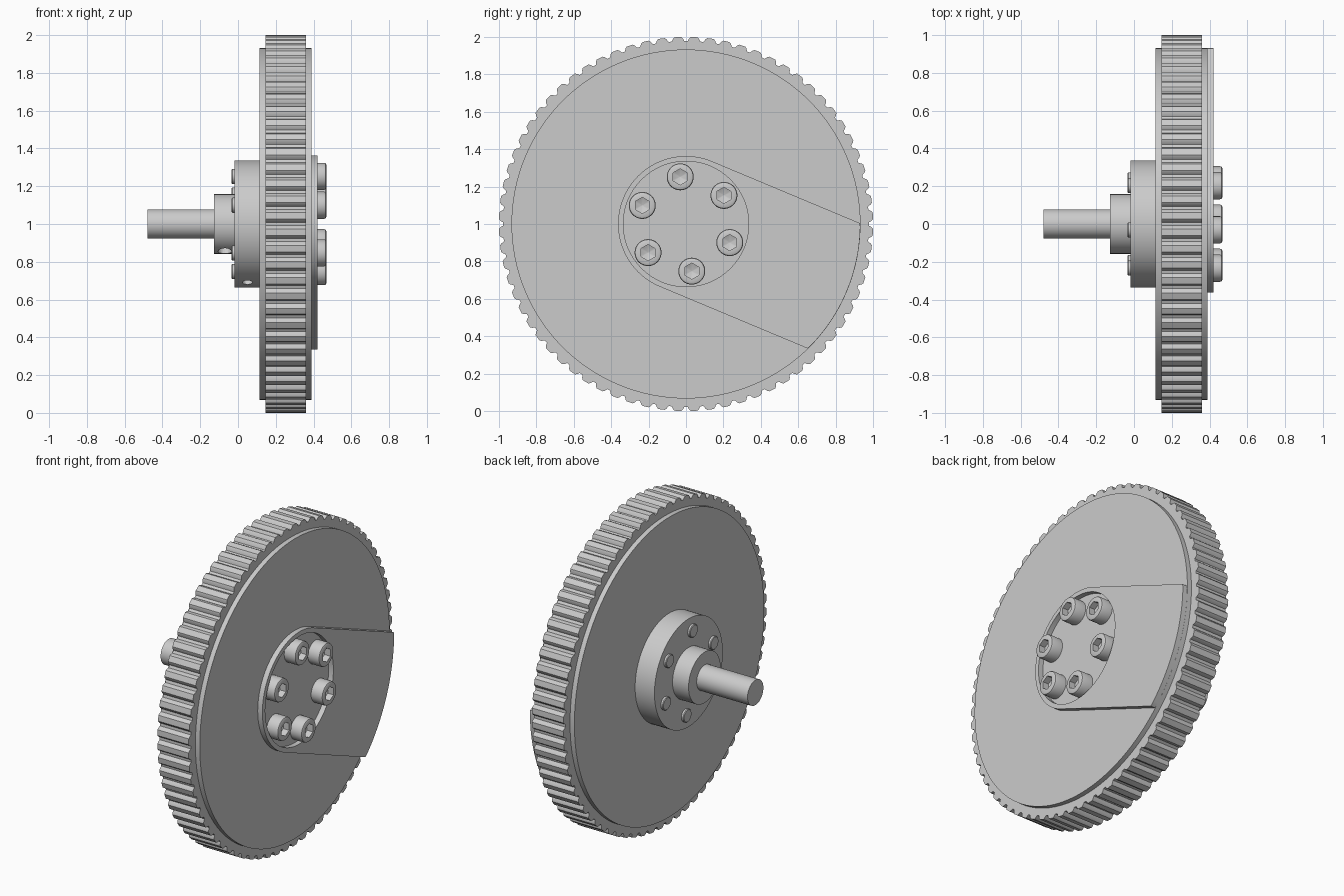
import bpy, bmesh
from math import pi, sin, cos, radians
from mathutils import Vector

cube = bpy.data.objects.get("Cube")
if cube:
    bpy.data.objects.remove(cube, do_unlink=True)

grey = bpy.data.materials.new("machined grey")
grey.use_nodes = True
grey.diffuse_color = (0.6, 0.6, 0.6, 1)
grey.node_tree.nodes["Principled BSDF"].inputs["Base Color"].default_value = (0.6, 0.6, 0.6, 1)

AXLE = Vector((0, 0, 1))
TEETH = 72
TILT = radians(-22.7)          # direction the cover plate points in


def finish(obj):
    bpy.ops.object.select_all(action='DESELECT')
    obj.select_set(True)
    bpy.context.view_layer.objects.active = obj
    bpy.ops.object.shade_smooth_by_angle(angle=radians(30))


def loft(name, rings, count=96, start=0.0, centre=(0, 0), closed=False):
    """Skin rings (x, radius or radius function of angle) around the x direction."""
    bm = bmesh.new()
    angles = [start + 2 * pi * i / count for i in range(count)]
    loops = []
    for x, r in rings:
        radius = r if callable(r) else (lambda a, r=r: r)
        loops.append([bm.verts.new((x, centre[0] + radius(a) * cos(a),
                                    centre[1] + radius(a) * sin(a))) for a in angles])
    pairs = list(zip(loops, loops[1:]))
    if closed:
        pairs.append((loops[-1], loops[0]))
    else:
        bm.faces.new(loops[0])
        bm.faces.new(loops[-1])
    for a, b in pairs:
        for i in range(count):
            j = (i + 1) % count
            bm.faces.new((a[i], a[j], b[j], b[i]))
    bmesh.ops.recalc_face_normals(bm, faces=bm.faces)
    mesh = bpy.data.meshes.new(name)
    bm.to_mesh(mesh)
    bm.free()
    mesh.materials.append(grey)
    obj = bpy.data.objects.new(name, mesh)
    obj.location = AXLE
    bpy.context.collection.objects.link(obj)
    finish(obj)
    return obj


# Toothed rim
def tooth(a):
    d = abs((a * TEETH / (2 * pi)) % 1 - 0.5) * 2
    return 1 - 0.022 * min(1, max(0, (d - 0.5) / 0.3))


loft("toothed_rim", [(0.145, tooth), (0.36, tooth)], count=TEETH * 10)

# Wheel disc, standing proud of the rim on both sides
loft("wheel_disc", [(0.115, 0.933), (0.39, 0.933)], count=128)


# Cover plate: round around the hub, straight sides, ending on the disc edge
def plate_edge(a):
    t = (a - TILT + pi) % (2 * pi) - pi
    if abs(t) >= pi / 2:
        return 0.363
    return min(0.932, 0.363 / max(cos(pi / 2 - abs(t)), 0.01))


loft("cover_plate", [(0.385, plate_edge), (0.422, plate_edge), (0.422, 0.335), (0.385, 0.335)],
     count=360, start=TILT, closed=True)

# Hub flange, boss and shaft turned in one piece
hub = loft("hub_and_shaft", [(-0.478, 0.078), (-0.128, 0.078), (-0.128, 0.158), (-0.018, 0.158),
                             (-0.018, 0.336), (0.13, 0.336)])

# Radial set screw holes drilled in the flange and boss
for x, rad, dist in ((0.05, 0.027, 0.336), (-0.07, 0.036, 0.158)):
    out = Vector((0, -sin(radians(22.7)), -cos(radians(22.7))))
    bpy.ops.mesh.primitive_cylinder_add(vertices=24, radius=rad, depth=0.12,
                                        location=AXLE + Vector((x, 0, 0)) + out * dist,
                                        rotation=(radians(-22.7), 0, 0))
    cutter = bpy.context.object
    cutter.name = "hole_cutter"
    cutter.hide_render = True
    cutter.data.materials.append(grey)
    mod = hub.modifiers.new("drill", 'BOOLEAN')
    mod.operation = 'DIFFERENCE'
    mod.object = cutter
    bpy.context.view_layer.objects.active = hub
    bpy.ops.object.modifier_move_to_index(modifier=mod.name, index=0)
    bpy.ops.object.modifier_apply(modifier=mod.name)
    bpy.data.objects.remove(cutter, do_unlink=True)
finish(hub)


# Six socket head screws with their ends showing through the hub
def hexagon(a):
    return 0.043 * cos(pi / 6) / cos((a + pi / 6) % (pi / 3) - pi / 6)


for i in range(6):
    ang = radians(97 - 60 * i)
    c = (0.254 * cos(ang), 0.254 * sin(ang))
    loft(f"screw_head_{i + 1}", [(0.38, 0.072), (0.456, 0.072), (0.464, 0.069), (0.468, 0.061),
                                 (0.468, hexagon), (0.428, hexagon), (0.412, 0.002)],
         count=36, centre=c)
    loft(f"screw_end_{i + 1}", [(-0.034, 0.036), (-0.03, 0.04), (-0.01, 0.04)], count=32, centre=c)
